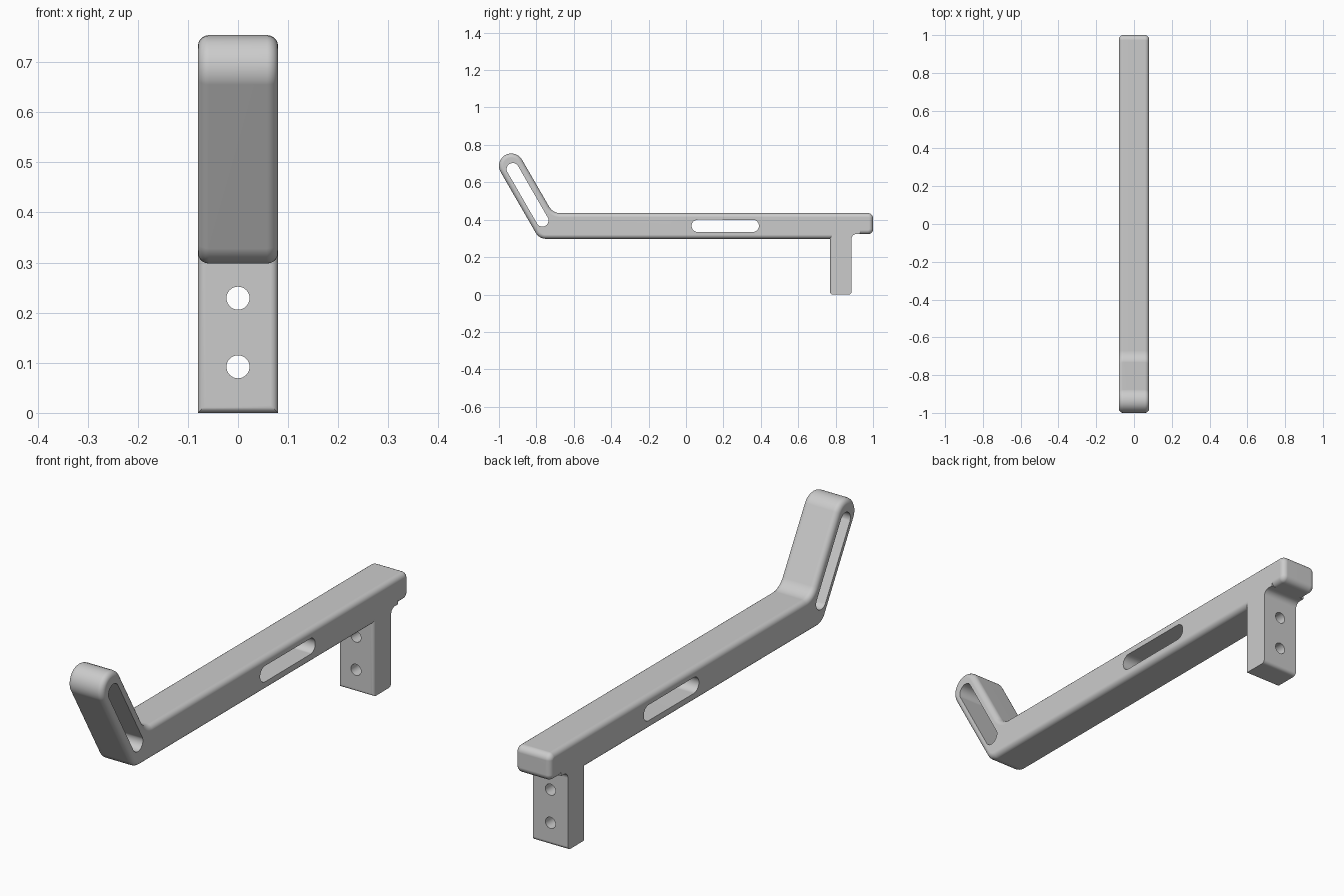
import bpy, bmesh, math
from mathutils import Vector

HALF = 0.08   # half the width of the bracket

cube = bpy.data.objects.get("Cube")
if cube:
    bpy.data.objects.remove(cube, do_unlink=True)

grey = bpy.data.materials.new("plain grey")
grey.use_nodes = True
grey.diffuse_color = (0.6, 0.6, 0.6, 1)
grey.node_tree.nodes["Principled BSDF"].inputs["Base Color"].default_value = (0.6, 0.6, 0.6, 1)


def rounded(corners, steps=8):
    """Outline in (y, z) with each (point, radius) corner filleted."""
    out = []
    for i, (p, r) in enumerate(corners):
        if r == 0:
            out.append(p)
            continue
        a = (corners[i - 1][0] - p).normalized()
        b = (corners[(i + 1) % len(corners)][0] - p).normalized()
        half = a.angle(b) / 2
        centre = p + (a + b).normalized() * r / math.sin(half)
        start = p + a * r / math.tan(half) - centre
        end = p + b * r / math.tan(half) - centre
        for k in range(steps + 1):
            t = k / steps
            q = centre + (start * (1 - t) + end * t).normalized() * r
            # Neighbouring arcs may share an end point
            if not out or (q - out[-1]).length > 0.001:
                out.append(q)
    return out


def face_outward(bm):
    bm.normal_update()
    bmesh.ops.recalc_face_normals(bm, faces=bm.faces)
    if bm.calc_volume(signed=True) < 0:
        bmesh.ops.reverse_faces(bm, faces=bm.faces)


def extrude(name, outline, rim, edge_rule):
    """Extrude an outline across x and round the edges picked by the rule."""
    bm = bmesh.new()
    face = bm.faces.new([bm.verts.new((-HALF, p.x, p.y)) for p in outline])
    ext = bmesh.ops.extrude_face_region(bm, geom=[face])
    bmesh.ops.translate(bm, vec=(2 * HALF, 0, 0),
                        verts=[v for v in ext["geom"] if isinstance(v, bmesh.types.BMVert)])
    face_outward(bm)
    bmesh.ops.bevel(bm, geom=[e for e in bm.edges if edge_rule(*e.verts)], offset=rim,
                    offset_type='OFFSET', segments=5, profile=0.5,
                    affect='EDGES', clamp_overlap=False)
    face_outward(bm)
    mesh = bpy.data.meshes.new(name)
    bm.to_mesh(mesh)
    bm.free()
    mesh.materials.append(grey)
    obj = bpy.data.objects.new(name, mesh)
    bpy.context.collection.objects.link(obj)
    return obj


def cylinder(radius, location, rotation):
    bpy.ops.mesh.primitive_cylinder_add(vertices=32, radius=radius, depth=0.6,
                                        location=location, rotation=rotation)
    return bpy.context.object


def slot(a, b, radius):
    """Cylinder across x, stretched into a slot from a to b."""
    mid, reach = (a + b) / 2, (b - a) / 2
    cutter = cylinder(radius, (0, mid.x, mid.y), (0, math.pi / 2, 0))
    shift = Vector((-reach.y, reach.x, 0))   # local x is world -z here
    for v in cutter.data.vertices:
        v.co += shift if v.co.dot(shift) > 0 else -shift
    return cutter


def finish(obj, cutters):
    """Cut the openings, then shade smooth with sharp edges kept."""
    for c in cutters:
        c.hide_render = True
        mod = obj.modifiers.new("opening", 'BOOLEAN')
        mod.operation, mod.solver, mod.object = 'DIFFERENCE', 'EXACT', c
    bpy.ops.object.select_all(action='DESELECT')
    obj.select_set(True)
    bpy.context.view_layer.objects.active = obj
    for mod in list(obj.modifiers):
        bpy.ops.object.modifier_apply(modifier=mod.name)
    for c in cutters:
        bpy.data.objects.remove(c, do_unlink=True)
    bpy.ops.object.shade_smooth_by_angle(angle=math.radians(35))
    obj.modifiers.new("even_shading", 'WEIGHTED_NORMAL').keep_sharp = True


def V(y, z):
    return Vector((y, z))


# Beam with the slanted hook at its front
tip, r = V(-0.934, 0.688), 0.066
d = V(0.5, -math.sqrt(0.75))
n = V(-d.y, d.x)
upper, lower = tip + n * r, tip - n * r
top_z, low_z, step_z = 0.435, 0.298, 0.323
inner = upper + d * (top_z - upper.y) / d.y
outer = lower + d * (low_z - lower.y) / d.y
beam = extrude("beam_and_hook", rounded([
    (lower - d * r, r), (upper - d * r, r),
    (inner, 0.07), (V(1, top_z), 0.026), (V(1, step_z), 0.026),
    (V(0.83, step_z), 0), (V(0.83, low_z), 0), (outer, 0.06)]),
    0.022, lambda v, w: abs(v.co.x - w.co.x) < 1e-5)
finish(beam, [slot(V(0.063, 0.367), V(0.357, 0.367), 0.033),
              slot(V(-0.926, 0.670), V(-0.768, 0.396), 0.033)])


# Mounting leg under the back end: round its front corners and bottom edges
def leg_edges(v, w):
    if abs(v.co.x - w.co.x) > 1e-5:
        return max(v.co.z, w.co.z) < 0.001
    return abs(v.co.z - w.co.z) > 1e-5 and max(v.co.y, w.co.y) < 0.8


leg = extrude("mounting_leg", rounded([
    (V(0.77, 0), 0), (V(0.885, 0), 0), (V(0.885, step_z), 0.025),
    (V(0.93, step_z), 0), (V(0.93, 0.35), 0), (V(0.77, 0.35), 0)]),
    0.015, leg_edges)
finish(leg, [cylinder(0.023, (0, 0.83, z), (math.pi / 2, 0, 0)) for z in (0.092, 0.229)])
